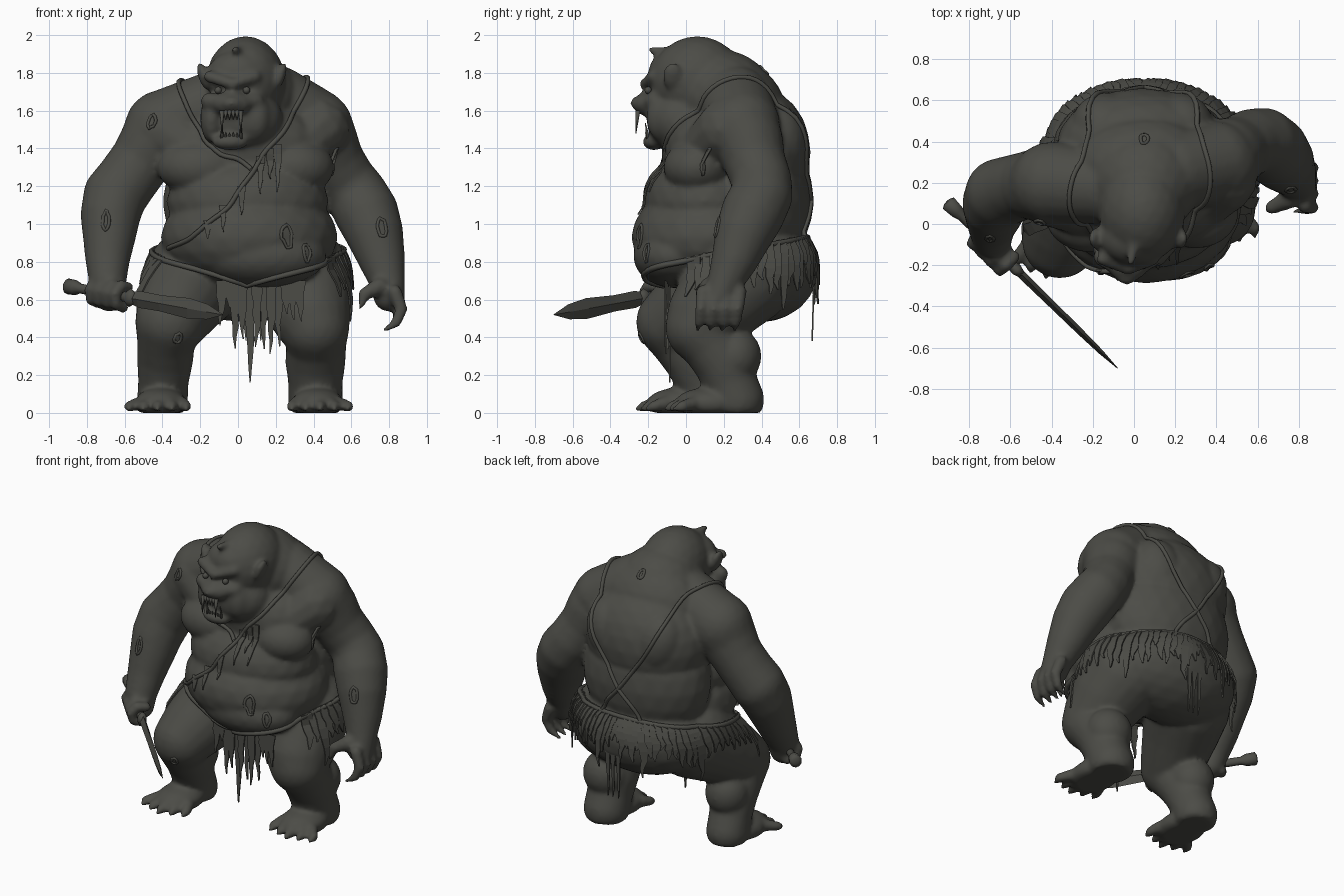
import bpy, bmesh, math, random
from mathutils import Vector, Matrix
from mathutils.bvhtree import BVHTree

random.seed(4)
cube = bpy.data.objects.get("Cube")
if cube:
    bpy.data.objects.remove(cube, do_unlink=True)

HIDE = (0.072, 0.072, 0.062, 1)
mat = bpy.data.materials.new("dark_olive_grey")
mat.use_nodes = True
mat.diffuse_color = HIDE
mat.node_tree.nodes["Principled BSDF"].inputs["Base Color"].default_value = HIDE
mat.node_tree.nodes["Principled BSDF"].inputs["Roughness"].default_value = 0.8


def finish(bm, name, smooth=True):
    me = bpy.data.meshes.new(name)
    bmesh.ops.recalc_face_normals(bm, faces=bm.faces)
    for f in bm.faces:
        f.smooth = smooth
    bm.to_mesh(me)
    bm.free()
    me.materials.append(mat)
    ob = bpy.data.objects.new(name, me)
    bpy.context.collection.objects.link(ob)
    return ob


def ball(bm, c, r, tilt=0, seg=3):
    m = Matrix.Translation(c) @ Matrix.Rotation(tilt, 4, 'Y') @ Matrix.Diagonal((*r, 1))
    bmesh.ops.create_icosphere(bm, subdivisions=seg, radius=1, matrix=m)


def limb(bm, pts, steps=6, seg=2):
    # chain of spheres, each point is x, y, z, radius
    for a, b in zip(pts, pts[1:]):
        for i in range(steps + 1):
            p = Vector(a).lerp(Vector(b), i / steps)
            ball(bm, p[:3], (p[3],) * 3, seg=seg)


def cone(bm, base, tip, r):
    d = Vector(tip) - Vector(base)
    m = Matrix.Translation((Vector(base) + Vector(tip)) / 2) @ d.to_track_quat('Z', 'Y').to_matrix().to_4x4()
    bmesh.ops.create_cone(bm, cap_ends=True, segments=8, radius1=r, radius2=0.002, depth=d.length, matrix=m)


# Body: torso, chest and belly, fused with head and limbs into one skin
bm = bmesh.new()
for c, r in [((.05, .4, .76), (.47, .3, .28)), ((.06, .12, .93), (.47, .41, .29)),
             ((.05, .1, 1.12), (.43, .32, .26)), ((.04, .36, 1.12), (.44, .3, .42)),
             ((.04, .37, 1.38), (.42, .29, .35)), ((.05, .27, 1.58), (.36, .26, .28)),
             ((.05, .12, 1.4), (.4, .24, .25)), ((.05, .2, 1.67), (.27, .26, .25)),
             ((-.2, .03, 1.3), (.23, .17, .15)), ((.3, .06, 1.3), (.21, .18, .15)),
             ((.13, -.06, .83), (.34, .22, .17))]:
    ball(bm, c, r)
# Head: skull, forehead, jowls, snout, chin
for c, r in [((.04, .06, 1.755), (.21, .25, .24)), ((0, -.07, 1.8), (.16, .13, .12)),
             ((.03, -.02, 1.55), (.21, .19, .175)), ((-.03, -.18, 1.635), (.11, .1, .07)),
             ((-.035, -.26, 1.64), (.05, .035, .035)), ((-.04, -.17, 1.435), (.1, .06, .045)),
             ((-.14, -.11, 1.56), (.06, .09, .13)), ((.1, -.11, 1.56), (.08, .1, .13))]:
    ball(bm, c, r)
limb(bm, [(-.015, -.18, 1.92, .022), (.0, -.1, 1.91, .03), (.02, 0, 1.94, .03)])
for s in (-1, 1):
    limb(bm, [(-.03, -.22, 1.74, .03), (-.03 + s * .12, -.17, 1.78, .035)])
    limb(bm, [(-.03 + s * .04, -.22, 1.65, .035), (-.03 + s * .12, -.16, 1.65, .05)])
    ball(bm, (.02 + s * .2, -.07, 1.78), (.03, .055, .08), s * .35)
    ball(bm, (.04 + s * .17, .48, 1.42), (.17, .16, .22), s * .3)

# Arms: neck slope, chest link, deltoid, upper arm, forearm
limb(bm, [(.2, .26, 1.64, .2), (.4, .3, 1.52, .2)], seg=3)
limb(bm, [(-.16, .18, 1.62, .18), (-.37, .2, 1.52, .2)], seg=3)
limb(bm, [(.3, .08, 1.38, .13), (.43, .22, 1.5, .17)])
limb(bm, [(-.22, .06, 1.38, .13), (-.4, .14, 1.5, .16)])
limb(bm, [(.41, .29, 1.51, .2), (.45, .33, 1.44, .185), (.5, .36, 1.34, .165), (.57, .4, 1.23, .16), (.63, .4, 1.15, .165),
          (.68, .355, 1.06, .17), (.72, .31, .96, .155), (.76, .26, .82, .125), (.79, .21, .7, .095), (.8, .18, .62, .085)], seg=3)
limb(bm, [(-.4, .2, 1.51, .2), (-.44, .19, 1.44, .185), (-.51, .19, 1.34, .165), (-.59, .17, 1.23, .165),
          (-.65, .15, 1.15, .17), (-.675, .1, 1.05, .16), (-.68, .06, .96, .145),
          (-.69, 0, .82, .12), (-.69, -.06, .7, .1), (-.68, -.08, .62, .085)], seg=3)
# Open left hand
for i in range(4):
    y = .09 + .065 * i
    limb(bm, [(.83, y, .64, .04), (.865, y - .01, .55, .034), (.84, y - .02, .48, .028), (.78, y - .03, .44, .014)])
limb(bm, [(.75, .12, .67, .05), (.67, .08, .63, .035), (.65, .07, .56, .016)])
# Right fist around the grip
grip_start, tip = Vector((-.9, .1, .67)), Vector((-.08, -.7, .52))
axis = (tip - grip_start).normalized()
out = axis.cross(Vector((0, 0, 1))).normalized()
up = out.cross(axis)
for i in range(4):
    p = grip_start + axis * (.22 + .062 * i)
    ring = [p + out * .06 * math.cos(a) + up * .06 * math.sin(a) for a in (2.2, 1.2, .2, -.8, -1.8)]
    limb(bm, [(*q, .033) for q in ring], 3)

# Legs with calves, feet and toes
limb(bm, [(.33, .3, .72, .27), (.36, .2, .62, .245), (.385, .11, .52, .21), (.41, .07, .45, .18), (.415, .13, .37, .16),
          (.41, .2, .27, .16), (.41, .23, .17, .145), (.41, .27, .07, .145)], seg=3)
ball(bm, (.42, .26, .3), (.15, .14, .15))
limb(bm, [(-.22, .25, .72, .27), (-.28, .12, .63, .24), (-.33, 0, .54, .21), (-.36, -.08, .48, .185), (-.38, -.04, .39, .155),
          (-.385, .03, .29, .15), (-.395, .08, .17, .135), (-.4, .12, .07, .135)], seg=3)
ball(bm, (-.385, .1, .32), (.14, .14, .15))
for s, x, y in ((1, .42, .12), (-1, -.41, -.03)):
    ball(bm, (x, y, .05), (.14, .18, .085))
    for i in range(5):
        k = (i - 2) / 2
        bx, by = x + k * .11, y - .12 + abs(k) * .04
        ex, ey = x + k * .15 + s * .015, y - .19 + abs(k) * .05
        limb(bm, [(bx, by, .05, .04), (ex, ey, .035, .032), (ex, ey - .04, .02, .014)], 4)
for v in bm.verts:
    v.co.z = max(v.co.z, 0)
body = finish(bm, "body")
rm = body.modifiers.new("fuse", 'REMESH')
rm.mode, rm.voxel_size, rm.use_smooth_shade = 'VOXEL', .014, True
sm = body.modifiers.new("soften", 'SMOOTH')
sm.factor, sm.iterations = .5, 8
bpy.context.view_layer.update()
tree = BVHTree.FromObject(body, bpy.context.evaluated_depsgraph_get())

# Eyes and teeth
bm = bmesh.new()
for s in (-1, 1):
    ball(bm, (-.03 + s * .075, -.2, 1.708), (.02,) * 3, seg=2)
finish(bm, "eyes")
bm = bmesh.new()
for i in range(6):
    x = -.085 + .02 * i
    long = .12 if i in (0, 5) else .05
    cone(bm, (x, -.255, 1.6), (x, -.265, 1.6 - long), .013)
    cone(bm, (x, -.2, 1.45), (x, -.215, 1.45 + long * .7), .011)
finish(bm, "teeth")

# Sword: lofted blade and grip
def loft(stations, sides, name, smooth):
    bm = bmesh.new()
    prev = None
    for t, h, w in stations:
        c = grip_start.lerp(tip, t)
        ring = []
        for i in range(sides):
            a = math.tau * i / sides
            ring.append(bm.verts.new(c + up * h * math.cos(a) + out * w * math.sin(a)))
        if prev:
            for i in range(sides):
                j = (i + 1) % sides
                bm.faces.new((prev[i], prev[j], ring[j], ring[i]))
        else:
            bm.faces.new(ring)
        prev = ring
    bm.faces.new(prev)
    return finish(bm, name, smooth)

loft([(.4, .03, .02), (.46, .045, .02), (.6, .043, .018), (.78, .055, .016), (.9, .04, .012), (1, .002, .002)],
     4, "sword_blade", False)
loft([(-.01, .02, .02), (0, .042, .04), (.05, .04, .035), (.08, .026, .024), (.38, .028, .026), (.4, .05, .03),
      (.43, .03, .02)], 10, "sword_grip", True)


# Cords lying on the skin
def cord(name, pts, r, cyclic=False):
    cu = bpy.data.curves.new(name, 'CURVE')
    cu.dimensions, cu.bevel_depth, cu.bevel_resolution = '3D', r, 1
    sp = cu.splines.new('POLY')
    sp.points.add(len(pts) - 1)
    for p, q in zip(sp.points, pts):
        p.co = (*q, 1)
    sp.use_cyclic_u = cyclic
    cu.materials.append(mat)
    bpy.context.collection.objects.link(bpy.data.objects.new(name, cu))


def snap(path, n=8):
    pts = [Vector(a).lerp(Vector(b), i / n) for a, b in zip(path, path[1:]) for i in range(n)]
    for _ in range(3):
        pts = [tree.find_nearest(p)[0] for p in pts]
        pts = pts[:1] + [(a + b + c) / 3 for a, b, c in zip(pts, pts[1:], pts[2:])] + pts[-1:]
    return [co + no * .006 for co, no, _, _ in map(tree.find_nearest, pts)]

cord("left_shoulder_strap", snap([(-.15, .72, .92), (.05, .7, 1.12), (.25, .64, 1.4), (.34, .4, 1.78), (.36, .15, 1.72),
     (.25, -.05, 1.5), (.1, -.2, 1.33), (-.05, -.25, 1.1), (-.25, -.2, .92), (-.4, 0, .86)]), .013)
cord("right_shoulder_strap", snap([(.25, .72, .92), (.05, .7, 1.12), (-.15, .64, 1.4), (-.28, .36, 1.8),
     (-.32, .1, 1.74), (-.24, -.04, 1.55), (-.1, -.12, 1.36), (.1, -.2, 1.33)]), .013)


def waist(a, z):
    o = Vector((.05, .3, z))
    d = Vector((math.sin(a), math.cos(a), 0))
    hit = tree.ray_cast(o, d)
    return (hit[3] if hit[0] else .3), o, d

belt = []
for i in range(72):
    a = -math.pi + math.tau * i / 72
    r, o, d = waist(a, .93 - .026 * a * a)
    belt.append(o + d * (r + .008))
cord("waist_belt", belt, .016, True)


# Tattered rags: thin tapering strips
def strip(bm, centres, side, w):
    prev, n = None, len(centres) - 1
    for i, c in enumerate(centres):
        k = w * (1 - .9 * (i / n) ** 1.5) * random.uniform(.8, 1.15)
        c = c + side * random.uniform(-.3, .3) * w * (i / n)
        row = [bm.verts.new(c - side * k), bm.verts.new(c + side * k)]
        if prev:
            bm.faces.new((prev[0], prev[1], row[1], row[0]))
        prev = row


def rag(bm, name):
    ob = finish(bm, name, False)
    so = ob.modifiers.new("cloth", 'SOLIDIFY')
    so.thickness, so.offset = .008, 0

bm = bmesh.new()
for k in range(48):
    a = -2.1 + 4.2 * k / 47
    top = .94 - .026 * a * a
    drop = random.uniform(.14, .27) if k % 9 else .36
    r, pts = 0, []
    for i in range(7):
        z = top - drop * i / 6
        rr, o, d = waist(a, max(z, .62))
        r = max(r, rr + .01)
        pts.append(Vector((.05, .3, z)) + d * r)
    strip(bm, pts, Vector((math.cos(a), -math.sin(a), 0)), .042)
for x in (.04, .08, .12):
    strip(bm, [Vector((x, .68 - .002 * i, .8 - .07 * i)) for i in range(7)], Vector((1, 0, 0)), .02)
rag(bm, "skirt_rags")

bm = bmesh.new()
for k in range(12):
    x = -.09 + .038 * k
    drop = random.uniform(.14, .24)
    if 1 < k < 9:
        drop = random.uniform(.26, .4)
    if k == 4:
        drop = .54
    y = -.1 + random.uniform(-.015, .015)
    strip(bm, [Vector((x, y, .7 - drop * i / 6)) for i in range(7)], Vector((1, 0, 0)), .03)
rag(bm, "loincloth_rags")

bm = bmesh.new()
for x, top, drop in [(.12, 1.36, .2), (.17, 1.4, .16), (.21, 1.42, .25), (.02, 1.2, .15), (-.08, 1.1, .14), (-.16, 1.02, .1)]:
    pts = []
    for i in range(6):
        z = top - drop * i / 5
        hit = tree.ray_cast(Vector((x, -1, z)), Vector((0, 1, 0)))
        pts.append(hit[0] - Vector((0, .01, 0)))
    strip(bm, pts, Vector((1, 0, 0)), .022)
rag(bm, "chest_rags")

# Scar rims on the skin
for n, (c, s) in enumerate([((.28, -.3, .95), .05), ((.36, -.2, .85), .035), ((.56, .1, 1.3), .05), ((-.5, -.1, 1.58), .05),
                            ((-.72, -.2, 1.05), .05), ((.78, .1, 1), .05), ((.05, .45, 1.85), .03), ((-.3, -.3, .35), .04)]):
    ring = []
    for i in range(14):
        a = math.tau * i / 14
        off = Vector((math.cos(a) * s * .7, 0, math.sin(a) * s * random.uniform(.9, 1.4)))
        ring.append(tree.find_nearest(Vector(c) + off)[0])
    cord("scar_%d" % (n + 1), ring, .009, True)
